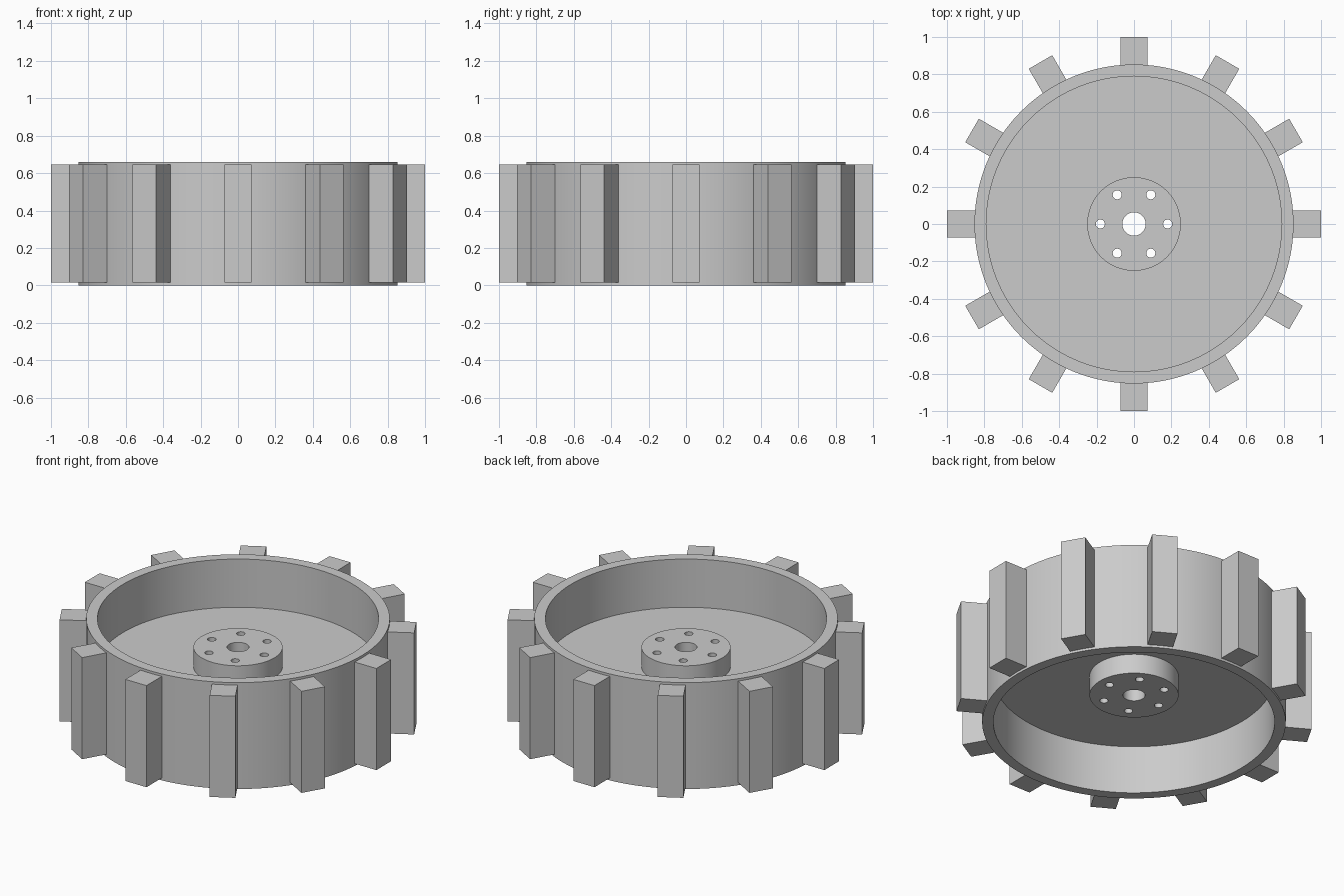
import bpy, bmesh, math
from mathutils import Matrix, Vector

cube = bpy.data.objects.get("Cube")
if cube:
    bpy.data.objects.remove(cube, do_unlink=True)

# Overall sizes
HEIGHT = 0.66
MID = HEIGHT / 2
RIM_OUT, RIM_IN = 0.853, 0.79
HUB_R, HUB_HALF = 0.25, 0.153
BORE_R = 0.062
WEB_HALF = 0.031
BOLT_R, BOLT_CIRCLE, BOLTS = 0.024, 0.18, 6
LUGS, LUG_WIDTH, LUG_HEIGHT = 12, 0.145, 0.63
LUG_IN, LUG_OUT = 0.83, 1.0
SEGMENTS = 96

grey = bpy.data.materials.new("plain grey")
grey.use_nodes = True
grey.diffuse_color = (0.6, 0.6, 0.6, 1)
grey.node_tree.nodes["Principled BSDF"].inputs["Base Color"].default_value = grey.diffuse_color


def make_object(name, bm):
    bmesh.ops.recalc_face_normals(bm, faces=bm.faces)
    mesh = bpy.data.meshes.new(name)
    bm.to_mesh(mesh)
    bm.free()
    mesh.materials.append(grey)
    obj = bpy.data.objects.new(name, mesh)
    bpy.context.collection.objects.link(obj)
    return obj


def activate(obj):
    bpy.ops.object.select_all(action='DESELECT')
    obj.select_set(True)
    bpy.context.view_layer.objects.active = obj


# Wheel body: rim, central web and hub turned from one mirrored profile
half = [(BORE_R, HUB_HALF), (HUB_R, HUB_HALF), (HUB_R, WEB_HALF),
        (RIM_IN, WEB_HALF), (RIM_IN, MID), (RIM_OUT, MID)]
profile = half + [(r, -z) for r, z in reversed(half)]
bm = bmesh.new()
rings = []
for r, z in profile:
    ring = []
    for i in range(SEGMENTS):
        a = math.tau * i / SEGMENTS
        ring.append(bm.verts.new((r * math.cos(a), r * math.sin(a), MID + z)))
    rings.append(ring)
for k, ring in enumerate(rings):
    after = rings[(k + 1) % len(rings)]
    for i in range(SEGMENTS):
        j = (i + 1) % SEGMENTS
        bm.faces.new((ring[i], ring[j], after[j], after[i]))
wheel = make_object("wheel_body", bm)

# Bolt holes through the hub
bm = bmesh.new()
for i in range(BOLTS):
    place = Matrix.Rotation(math.tau * i / BOLTS, 4, 'Z') @ Matrix.Translation((BOLT_CIRCLE, 0, MID))
    bmesh.ops.create_cone(bm, cap_ends=True, segments=24, radius1=BOLT_R,
                          radius2=BOLT_R, depth=HEIGHT, matrix=place)
cutter = make_object("bolt_hole_cutter", bm)
cutter.hide_render = True

activate(wheel)
holes = wheel.modifiers.new("bolt_holes", 'BOOLEAN')
holes.operation = 'DIFFERENCE'
holes.solver = 'EXACT'
holes.object = cutter
bpy.ops.object.modifier_apply(modifier=holes.name)
bpy.data.objects.remove(cutter, do_unlink=True)
bpy.ops.object.shade_smooth_by_angle(angle=math.radians(30))

# Tread lugs around the rim
for i in range(LUGS):
    bm = bmesh.new()
    place = (Matrix.Rotation(math.tau * i / LUGS, 4, 'Z')
             @ Matrix.Translation(((LUG_IN + LUG_OUT) / 2, 0, MID))
             @ Matrix.Diagonal(Vector((LUG_OUT - LUG_IN, LUG_WIDTH, LUG_HEIGHT, 1))))
    bmesh.ops.create_cube(bm, size=1, matrix=place)
    make_object(f"tread_lug_{i + 1}", bm)
